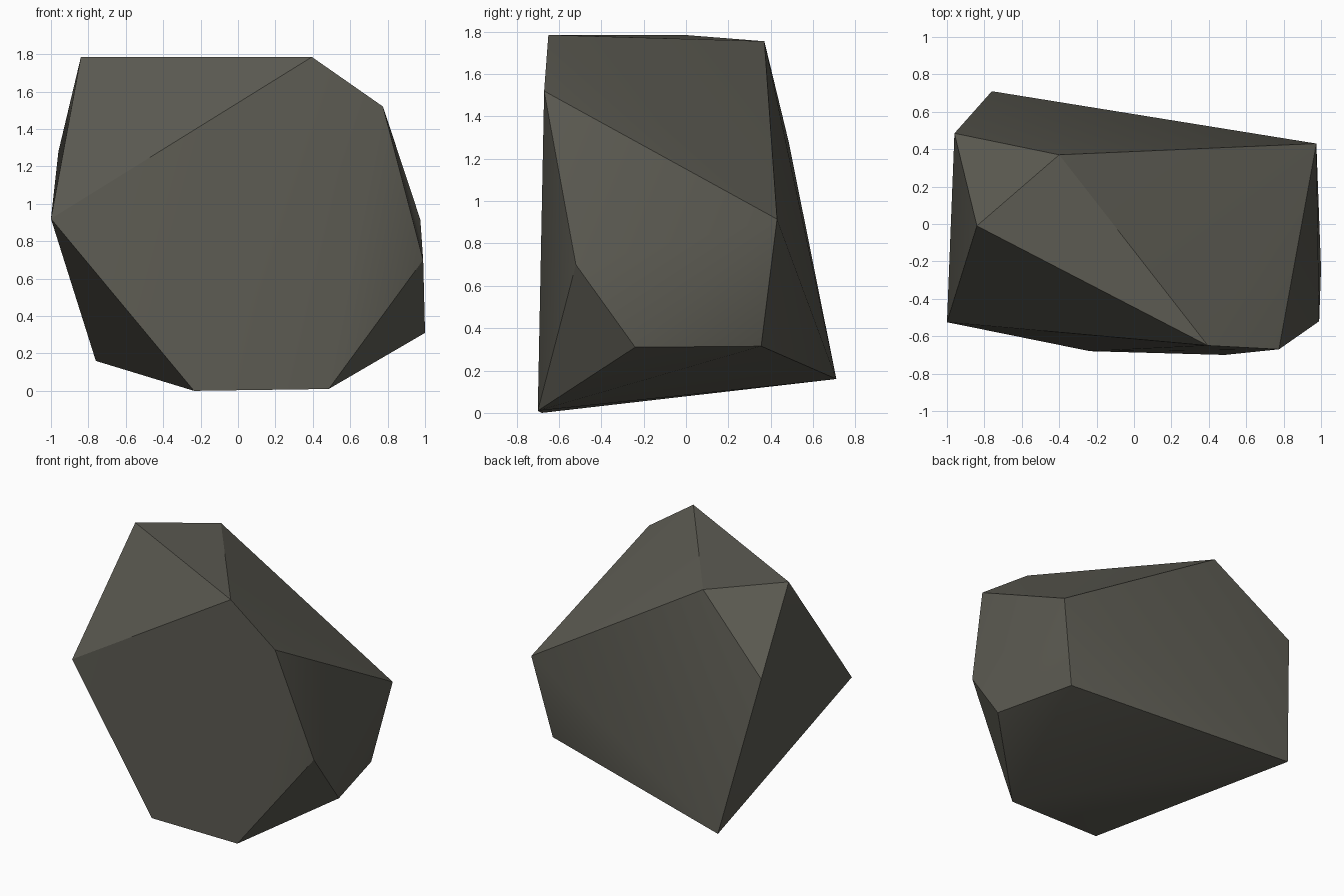
import bpy, bmesh, math

if "Cube" in bpy.data.objects:
    bpy.data.objects.remove(bpy.data.objects["Cube"])

# Corner points of the chipped boulder
CORNERS = [
    # top
    (-0.84, -0.01, 1.785), (0.395, -0.65, 1.785), (-0.40, 0.37, 1.755),
    # shoulders
    (0.775, -0.67, 1.52), (-0.96, 0.485, 1.28),
    # waist
    (-1.0, -0.525, 0.92), (0.975, 0.43, 0.915), (0.99, -0.52, 0.70),
    # skirt
    (1.0, -0.24, 0.31), (0.85, 0.355, 0.315), (-0.76, 0.71, 0.16),
    # foot
    (0.485, -0.70, 0.01), (-0.235, -0.68, 0.0),
]

# Solid skin around the corners
bm = bmesh.new()
for p in CORNERS:
    bm.verts.new(p)
bmesh.ops.convex_hull(bm, input=bm.verts[:])
bmesh.ops.recalc_face_normals(bm, faces=bm.faces[:])
mesh = bpy.data.meshes.new("boulder")
bm.to_mesh(mesh)
bm.free()

boulder = bpy.data.objects.new("boulder", mesh)
bpy.context.collection.objects.link(boulder)

# Dark olive-grey stone
stone = bpy.data.materials.new("dark stone")
stone.diffuse_color = (0.105, 0.102, 0.083, 1.0)
stone.use_nodes = True
stone.node_tree.nodes["Principled BSDF"].inputs["Base Color"].default_value = stone.diffuse_color
mesh.materials.append(stone)

# Soft blend over shallow creases, crisp chipped edges elsewhere
bpy.context.view_layer.objects.active = boulder
boulder.select_set(True)
bpy.ops.object.shade_smooth_by_angle(angle=math.radians(30))
